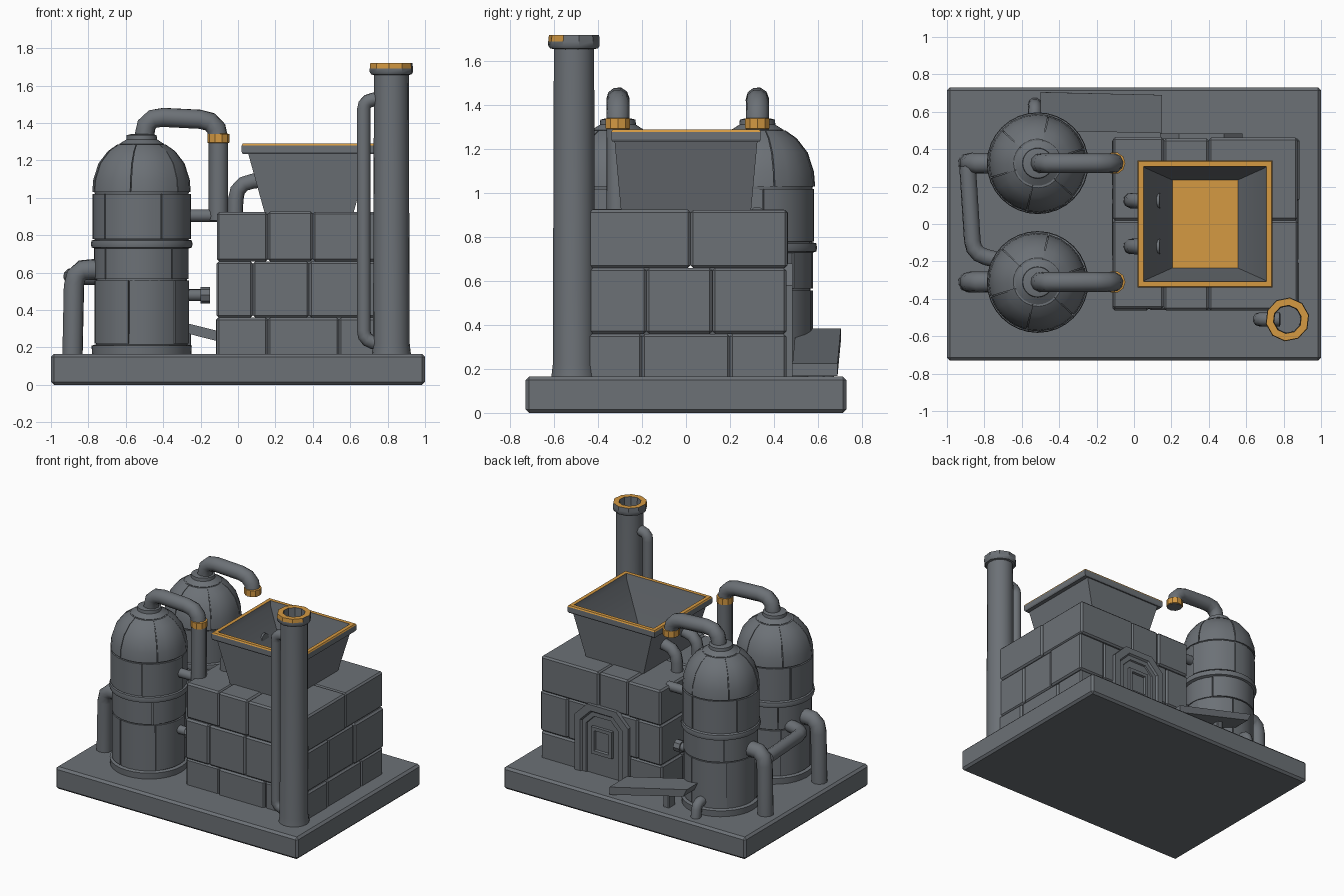
import bpy, bmesh, math, random
from mathutils import Vector, Matrix

if "Cube" in bpy.data.objects:
    bpy.data.objects.remove(bpy.data.objects["Cube"])

random.seed(4)
TAU = math.tau


def material(name, rgb):
    m = bpy.data.materials.new(name)
    m.diffuse_color = (*rgb, 1)
    m.use_nodes = True
    m.node_tree.nodes["Principled BSDF"].inputs["Base Color"].default_value = m.diffuse_color
    return m


MATS = [material("iron_grey", (0.15, 0.165, 0.182)),
        material("amber_glow", (0.66, 0.32, 0.055))]


def finish(bm, name, angle=35):
    """Turn a bmesh into an object, smooth but with sharp edges kept."""
    bmesh.ops.recalc_face_normals(bm, faces=bm.faces)
    for f in bm.faces:
        f.smooth = True
    for e in bm.edges:
        e.smooth = e.calc_face_angle(math.pi) < math.radians(angle)
    me = bpy.data.meshes.new(name)
    bm.to_mesh(me)
    bm.free()
    for m in MATS:
        me.materials.append(m)
    ob = bpy.data.objects.new(name, me)
    bpy.context.collection.objects.link(ob)
    return ob


def loft(bm, rings, amber=(), cap=(True, True)):
    """Skin equal-sized rings; bands whose index is in amber get colour 1."""
    rows = [[bm.verts.new(p) for p in r] for r in rings]
    n = len(rows[0])
    for i, (a, b) in enumerate(zip(rows, rows[1:])):
        for k in range(n):
            f = bm.faces.new((a[k], a[(k + 1) % n], b[(k + 1) % n], b[k]))
            f.material_index = int(i in amber)
    for use, row, i in ((cap[0], rows[0], -1), (cap[1], rows[-1], len(rows) - 1)):
        if use:
            bm.faces.new(row).material_index = int(i in amber)


def circle(cx, cy, r, z, n=28, turn=0.0):
    return [(cx + r * math.cos(TAU * k / n + turn),
             cy + r * math.sin(TAU * k / n + turn), z) for k in range(n)]


def turned(name, cx, cy, profile, n=28, amber=(), turn=0.0):
    bm = bmesh.new()
    loft(bm, [circle(cx, cy, r, z, n, turn) for r, z in profile], amber)
    return finish(bm, name)


def add_box(bm, lo, hi, bevel):
    part = bmesh.ops.create_cube(bm, size=1)["verts"]
    lo, hi = Vector(lo), Vector(hi)
    for v in part:
        v.co = (lo + hi) / 2 + Vector(a * b for a, b in zip(v.co, hi - lo))
    edges = {e for v in part for e in v.link_edges}
    bmesh.ops.bevel(bm, geom=list(edges), offset=bevel, segments=1, affect='EDGES')


def box(name, lo, hi, bevel=0.01):
    bm = bmesh.new()
    add_box(bm, lo, hi, bevel)
    return finish(bm, name, 25)


def pipe(name, points, r, bend=0.1, n=10):
    """Sweep a circle along a path with rounded corners."""
    P = [Vector(p) for p in points]
    path = [P[0]]
    for a, p, b in zip(P, P[1:], P[2:]):
        s = p + (a - p).normalized() * bend
        e = p + (b - p).normalized() * bend
        for t in (0, 0.33, 0.67, 1):
            path.append(s * (1 - t) ** 2 + p * 2 * t * (1 - t) + e * t * t)
    path.append(P[-1])
    tang = [(path[min(i + 1, len(path) - 1)] - path[max(i - 1, 0)]).normalized()
            for i in range(len(path))]
    u = tang[0].orthogonal().normalized()
    rings = []
    for p, t in zip(path, tang):
        u = (u - t * u.dot(t)).normalized()
        w = t.cross(u)
        rings.append([p + r * (u * math.cos(TAU * k / n) + w * math.sin(TAU * k / n))
                      for k in range(n)])
    bm = bmesh.new()
    loft(bm, rings)
    return finish(bm, name, 40)


def plates(bm, cx, cy, profile, count, start):
    """Curved metal plates around a tank, with narrow seams between them."""
    for i in range(count):
        a0 = start + TAU * i / count + 0.012
        a1 = start + TAU * (i + 1) / count - 0.012
        lift = random.uniform(-0.003, 0.004)
        section = [(r + lift, z) for r, z in profile]
        section += [(r - 0.03, z) for r, z in reversed(profile)]
        steps = max(4, 28 // count)
        rings = []
        for k in range(steps + 1):
            a = a0 + (a1 - a0) * k / steps
            rings.append([(cx + r * math.cos(a), cy + r * math.sin(a), z)
                          for r, z in section])
        loft(bm, rings)


# Base slab
box("base_slab", (-1, -0.73, 0), (1, 0.73, 0.165), 0.016)

# Furnace made of staggered stone blocks
bm = bmesh.new()
courses = [(0.15, 0.36, (-0.12, 0.16, 0.54, 0.88), (-0.46, -0.2, 0.2, 0.46)),
           (0.36, 0.66, (-0.12, 0.08, 0.38, 0.66, 0.88), (-0.46, -0.18, 0.12, 0.46)),
           (0.66, 0.93, (-0.12, 0.16, 0.4, 0.88), (-0.46, 0.02, 0.46))]
for z0, z1, xs, ys in courses:
    for x0, x1 in zip(xs, xs[1:]):
        for y0, y1 in zip(ys, ys[1:]):
            j = [random.uniform(-0.008, 0.004) for _ in range(5)]
            lo = (x0 - j[0] * (x0 == xs[0]), y0 - j[1] * (y0 == ys[0]), z0)
            hi = (x1 + j[2] * (x1 == xs[-1]), y1 + j[3] * (y1 == ys[-1]),
                  z1 + j[4] * (z1 > 0.9))
            add_box(bm, lo, hi, 0.012)
finish(bm, "furnace_blocks", 25)


# Furnace door on the back: stepped arch frames and a small hatch
def arch(half, top, cut, y):
    pts = [(-half, 0.165), (-half, top - cut), (-half + cut, top),
           (half - cut, top), (half, top - cut), (half, 0.165)]
    return [(0.36 + x, y, z) for x, z in pts]


bm = bmesh.new()
loft(bm, [arch(0.22, 0.68, 0.1, 0.44), arch(0.22, 0.68, 0.1, 0.485),
          arch(0.175, 0.635, 0.085, 0.485), arch(0.165, 0.625, 0.08, 0.472),
          arch(0.135, 0.595, 0.065, 0.472), arch(0.13, 0.59, 0.06, 0.462)])
finish(bm, "door_arch", 20)


def hatch(hx, hz, y):
    return [(0.36 + a * hx, y, 0.42 + b * hz) for a, b in ((-1, -1), (1, -1), (1, 1), (-1, 1))]


bm = bmesh.new()
loft(bm, [hatch(0.085, 0.1, 0.45), hatch(0.085, 0.1, 0.485), hatch(0.06, 0.075, 0.485),
          hatch(0.055, 0.07, 0.47)])
finish(bm, "door_hatch", 20)


# Hopper: tapered body, rim, glowing rim top and floor
def rect(hx, hy, z):
    return [(0.38 + a * hx, b * hy, z) for a, b in ((-1, -1), (1, -1), (1, 1), (-1, 1))]


bm = bmesh.new()
loft(bm, [rect(0.235, 0.295, 0.91), rect(0.325, 0.325, 1.235), rect(0.355, 0.335, 1.235),
          rect(0.36, 0.34, 1.245), rect(0.36, 0.34, 1.28), rect(0.355, 0.335, 1.29),
          rect(0.328, 0.308, 1.29), rect(0.32, 0.30, 1.25), rect(0.175, 0.235, 0.965)],
     amber=(4, 5, 8))
finish(bm, "hopper", 20)

# Chimney with hollow top, cap and side pipe
CX, CY = 0.82, -0.51
turned("chimney", CX, CY, [(0.105, 0.16), (0.098, 0.22), (0.093, 1.67), (0.075, 1.67),
                           (0.07, 1.45)], 18)
bm = bmesh.new()
loft(bm, [circle(CX, CY, r, z, 10, 0.2) for r, z in
          ((0.09, 1.655), (0.11, 1.66), (0.118, 1.672), (0.118, 1.692), (0.115, 1.72),
           (0.076, 1.72), (0.072, 1.655))], amber=(4,), cap=(False, False))
bm.normal_update()
for f in bm.faces:  # front of the upper lip glows too
    c = f.calc_center_median()
    if 1.695 < c.z < 1.715 and c.y < CY - 0.03:
        f.material_index = 1
finish(bm, "chimney_cap")
pipe("chimney_side_pipe", [(0.76, CY, 0.22), (0.672, CY, 0.24), (0.672, CY, 1.52),
                           (0.78, CY, 1.53)], 0.038, 0.05)

# Two tanks with domes and pipework
for tag, ty, low in (("front", -0.31, 0.88), ("back", 0.325, 1.29)):
    TX = -0.515
    dome = [(0.262, 1.03), (0.256, 1.1), (0.228, 1.185), (0.178, 1.25), (0.128, 1.285)]
    turned(tag + "_tank_core", TX, ty,
           [(0.265, 0.16), (0.268, 0.21), (0.245, 0.216), (0.24, 0.725), (0.268, 0.735),
            (0.272, 0.752), (0.268, 0.772), (0.25, 0.777), (0.25, 1.022)]
           + [(r - 0.009, z) for r, z in dome]
           + [(0.12, 1.288), (0.082, 1.312), (0.08, 1.335), (0.06, 1.34)], 32)
    bm = bmesh.new()
    plates(bm, TX, ty, [(0.251, 0.222), (0.251, 0.558)], 6, 0.25)
    plates(bm, TX, ty, [(0.25, 0.566), (0.25, 0.73)], 4, 0.7)
    plates(bm, TX, ty, [(0.26, 0.78), (0.26, 1.02)], 5, 0.1)
    plates(bm, TX, ty, dome, 6, 0.3)
    finish(bm, tag + "_tank_plates")
    # Overhead pipe with glowing collar
    pipe(tag + "_overhead_pipe", [(-0.5, ty, 1.3), (-0.5, ty, 1.435), (-0.105, ty, 1.415),
                                  (-0.105, ty, low)], 0.053, 0.1)
    turned(tag + "_pipe_collar", -0.105, ty,
           [(0.05, 1.292), (0.059, 1.295), (0.059, 1.34), (0.05, 1.343)], 10,
           amber=(-1, 0, 1, 2, 3))
    # Links to the furnace
    pipe(tag + "_upper_link", [(-0.29, ty, 0.905), (-0.08, ty, 0.905)], 0.034)
    pipe(tag + "_stub", [(-0.29, ty, 0.48), (-0.2, ty, 0.48)], 0.032)
    pipe(tag + "_stub_end", [(-0.2, ty, 0.48), (-0.15, ty, 0.48)], 0.044, n=8)
    # Drain pipe on the outer side
    pipe(tag + "_drain_pipe", [(-0.72, ty, 0.61), (-0.875, ty, 0.63), (-0.885, ty, 0.15)],
         0.056, 0.1)

# Pipe joining both drains
pipe("drain_link", [(-0.89, 0.31, 0.58), (-0.86, -0.16, 0.58), (-0.7, -0.2, 0.58)], 0.045, 0.07)

# Two small elbows from furnace top into the hopper
for tag, ey in (("front", -0.12), ("back", 0.125)):
    pipe(tag + "_hopper_elbow", [(-0.015, ey, 0.91), (-0.01, ey, 1.08), (0.14, ey, 1.095)],
         0.042, 0.09)

# Sloping chute behind the furnace, its leg and the tank outlet
bm = bmesh.new()
side = ((-0.5, 0.385), (0.15, 0.225), (0.15, 0.168), (-0.47, 0.325))
loft(bm, [[(x, y + 0.015 * (x < 0), z) for x, z in side] for y in (0.485, 0.69)])
finish(bm, "chute", 20)
box("chute_leg", (-0.3, 0.55, 0.15), (-0.25, 0.63, 0.3), 0.006)
pipe("tank_outlet", [(-0.53, 0.5, 0.26), (-0.53, 0.625, 0.26), (-0.53, 0.64, 0.16)], 0.036, 0.04)
